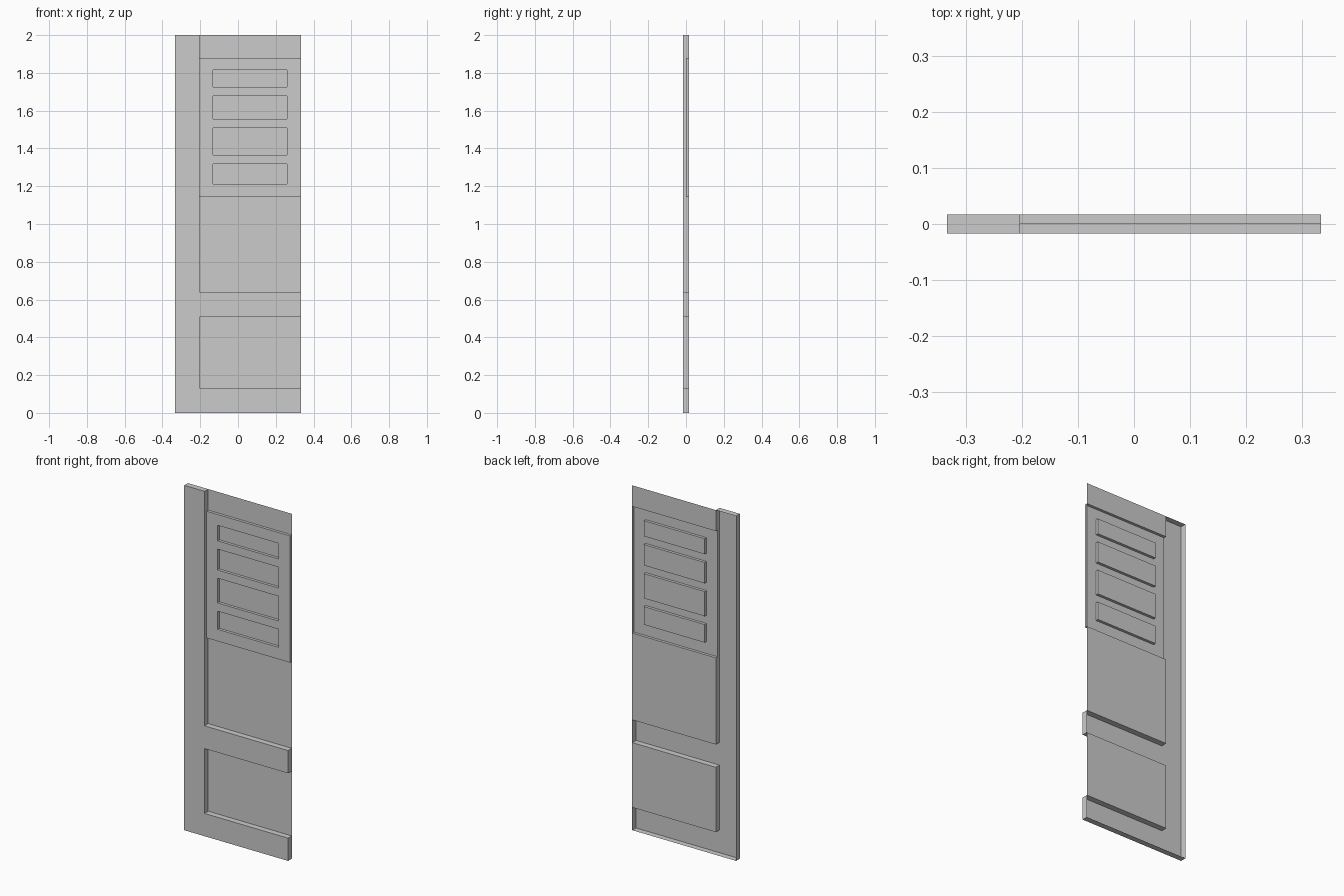
import bpy
import bmesh
from mathutils import Vector

cube = bpy.data.objects.get("Cube")
if cube:
    bpy.data.objects.remove(cube)

grey = bpy.data.materials.new("plain_grey")
grey.use_nodes = True
colour = (0.6, 0.6, 0.6, 1)
grey.diffuse_color = colour
grey.node_tree.nodes["Principled BSDF"].inputs["Base Color"].default_value = colour

# Main dimensions: the leaf is a thin pressed relief, open at the back
HALF_W, HEIGHT, STILE_X = 0.333, 2.0, -0.203
FRONT, MIDDLE, BACK = -0.017, 0.001, 0.017
RAILS = [(0, 0.132), (0.508, 0.64)]
BLOCK = (1.143, 1.878)
SLOT_X = (-0.132, 0.259)
SLOTS = [(1.212, 1.317), (1.365, 1.508), (1.556, 1.677), (1.725, 1.815)]
DEPTH = {"frame": FRONT, "slotted_block": MIDDLE,
         "back_panels": BACK, "outside": BACK}


def within(value, span):
    return span[0] < value < span[1]


def part_at(x, z):
    """Name of the part that covers a point of the front."""
    if not (abs(x) < HALF_W and 0 < z < HEIGHT):
        return "outside"
    if x < STILE_X or any(within(z, r) for r in RAILS):
        return "frame"
    in_slot = within(x, SLOT_X) and any(within(z, s) for s in SLOTS)
    if within(z, BLOCK) and not in_slot:
        return "slotted_block"
    return "back_panels"


meshes = {name: bmesh.new() for name in DEPTH if name != "outside"}


def add_face(part, corners, normal):
    bm = meshes[part]
    face = bm.faces.new([bm.verts.new(c) for c in corners])
    face.normal_update()
    if face.normal.dot(Vector(normal)) < 0:
        face.normal_flip()


def add_wall(part_a, part_b, start, end, direction):
    """Step between neighbouring cells, owned by the one further forward."""
    ya, yb = DEPTH[part_a], DEPTH[part_b]
    if ya == yb:
        return
    owner, sign = (part_a, 1) if ya < yb else (part_b, -1)
    corners = [(start[0], ya, start[1]), (end[0], ya, end[1]),
               (end[0], yb, end[1]), (start[0], yb, start[1])]
    add_face(owner, corners, Vector(direction) * sign)


# Lay out the cells between all part edges
xs = sorted([-HALF_W, STILE_X, *SLOT_X, HALF_W])
zs = sorted({HEIGHT, *BLOCK, *[z for span in RAILS + SLOTS for z in span]})
mid_x = [-1] + [(a + b) / 2 for a, b in zip(xs, xs[1:])] + [1]
mid_z = [-1] + [(a + b) / 2 for a, b in zip(zs, zs[1:])] + [3]

# Faces that look forward
for x0, x1 in zip(xs, xs[1:]):
    for z0, z1 in zip(zs, zs[1:]):
        part = part_at((x0 + x1) / 2, (z0 + z1) / 2)
        y = DEPTH[part]
        add_face(part, [(x0, y, z0), (x1, y, z0), (x1, y, z1), (x0, y, z1)], (0, -1, 0))

# Upright steps
for i, x in enumerate(xs):
    for z0, z1 in zip(zs, zs[1:]):
        z = (z0 + z1) / 2
        add_wall(part_at(mid_x[i], z), part_at(mid_x[i + 1], z),
                 (x, z0), (x, z1), (1, 0, 0))

# Level steps
for i, z in enumerate(zs):
    for x0, x1 in zip(xs, xs[1:]):
        x = (x0 + x1) / 2
        add_wall(part_at(x, mid_z[i]), part_at(x, mid_z[i + 1]),
                 (x0, z), (x1, z), (0, 0, 1))

# Weld, merge flat neighbours and make the objects
for name, bm in meshes.items():
    bmesh.ops.remove_doubles(bm, verts=bm.verts, dist=0.0005)
    bmesh.ops.dissolve_limit(bm, angle_limit=0.02, verts=bm.verts, edges=bm.edges)
    mesh = bpy.data.meshes.new(name)
    bm.to_mesh(mesh)
    bm.free()
    mesh.materials.append(grey)
    bpy.context.collection.objects.link(bpy.data.objects.new(name, mesh))
